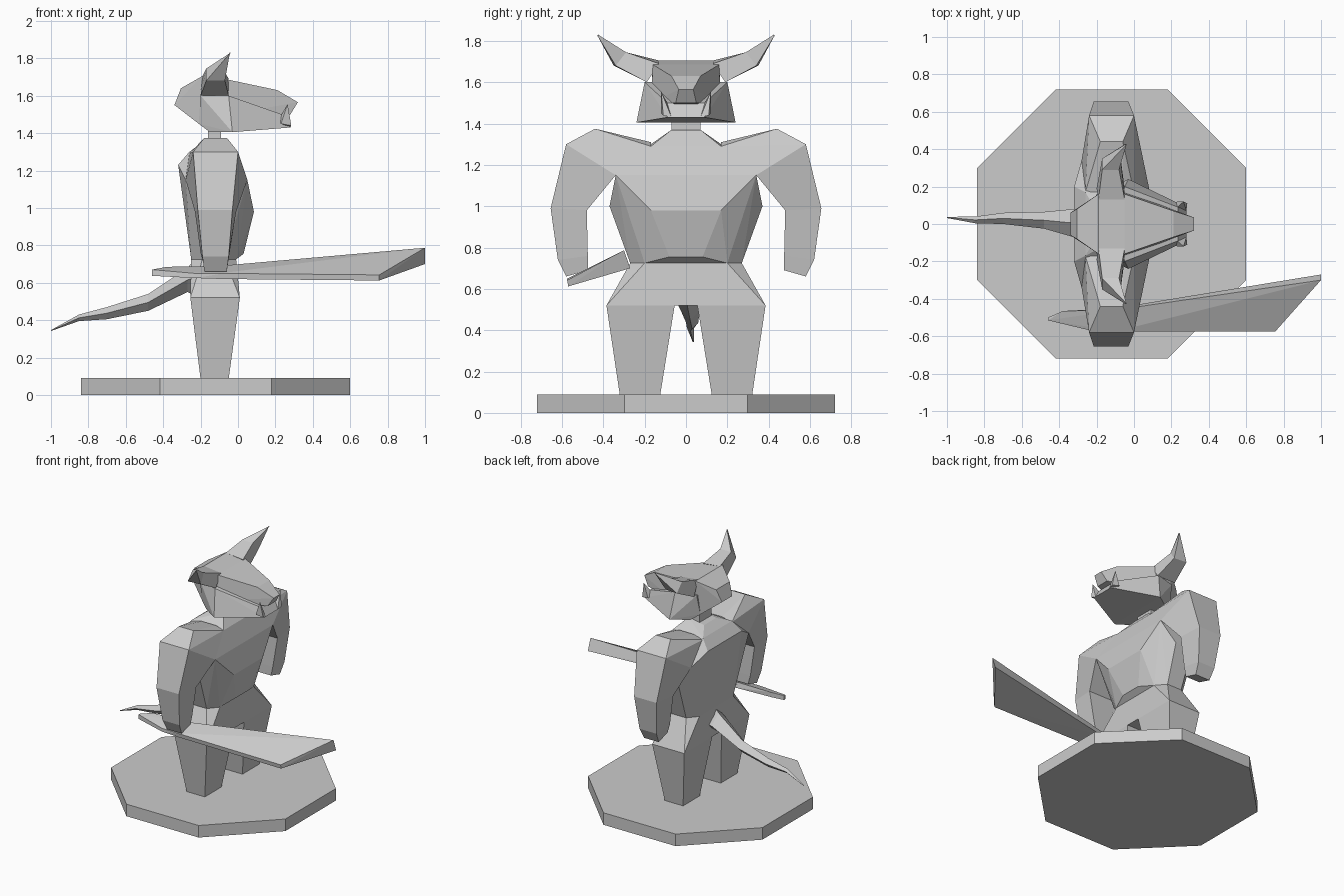
import bpy, bmesh, math
from mathutils import Vector

if "Cube" in bpy.data.objects:
    bpy.data.objects.remove(bpy.data.objects["Cube"])

stone = bpy.data.materials.new("light_grey")
stone.diffuse_color = (0.6, 0.6, 0.6, 1)
stone.use_nodes = True
stone.node_tree.nodes["Principled BSDF"].inputs["Base Color"].default_value = stone.diffuse_color


def finish(name, bm):
    bmesh.ops.remove_doubles(bm, verts=bm.verts, dist=0.0005)
    bmesh.ops.recalc_face_normals(bm, faces=bm.faces)
    mesh = bpy.data.meshes.new(name)
    bm.to_mesh(mesh)
    bm.free()
    mesh.materials.append(stone)
    obj = bpy.data.objects.new(name, mesh)
    bpy.context.collection.objects.link(obj)
    return obj


def both(points):
    """Points plus their copies across the y = 0 plane."""
    return points + [(x, -y, z) for x, y, z in points]


def hull(name, points):
    bm = bmesh.new()
    verts = [bm.verts.new(p) for p in points]
    res = bmesh.ops.convex_hull(bm, input=verts)
    loose = [v for v in bm.verts if not v.link_faces]
    bmesh.ops.delete(bm, geom=loose, context='VERTS')
    bmesh.ops.dissolve_limit(bm, angle_limit=math.radians(2),
                             verts=bm.verts, edges=bm.edges)
    return finish(name, bm)


def loft(name, rings):
    """Skin through rings with equal point counts, capped at both ends."""
    bm = bmesh.new()
    loops = [[bm.verts.new(p) for p in r] for r in rings]
    n = len(loops[0])
    for a, b in zip(loops, loops[1:]):
        for i in range(n):
            j = (i + 1) % n
            bm.faces.new((a[i], a[j], b[j], b[i]))
    bm.faces.new(loops[0])
    bm.faces.new(loops[-1])
    return finish(name, bm)


def pair(build, name, data):
    """Build a part on the left (+y) and mirrored on the right."""
    flip = lambda p: (p[0], -p[1], p[2])
    build("left_" + name, data)
    if build is loft:
        build("right_" + name, [[flip(p) for p in r] for r in data])
    else:
        build("right_" + name, [flip(p) for p in data])


def limb_ring(inner, outer, xi, xo):
    """Four-sided limb section from inner and outer (y, z) points and x ranges."""
    return [(xi[0], *inner), (xi[1], *inner), (xo[1], *outer), (xo[0], *outer)]


# Eight-sided base slab
R = 0.72 / math.cos(math.pi / 8)
octagon = [(-0.12 + R * math.cos(math.pi * (k + .5) / 4),
            R * math.sin(math.pi * (k + .5) / 4)) for k in range(8)]
loft("base", [[(x, y, z) for x, y in octagon] for z in (0, 0.09)])

# Legs
pair(loft, "leg", [
    limb_ring((.125, .085), (.32, .085), (-.20, -.05), (-.20, -.05)),
    limb_ring((.055, .52), (.385, .52), (-.255, .01), (-.255, .01))])

# Hips, tapering up to the waist
waist = [(-.01, .20, .725), (-.07, .27, .725), (-.19, .27, .725), (-.25, .20, .725)]
hull("hips", both([(.01, .385, .52), (-.255, .385, .52)] + waist))

# Chest with bulging belly and humped back
hull("chest", both(waist + [
    (.03, .08, .755), (.085, .17, .98), (.05, .34, 1.15),
    (-.06, .37, 1.0), (-.20, .37, 1.0), (-.28, .34, 1.15), (-.32, .20, 1.23),
    (0, .17, 1.29), (-.26, .17, 1.30), (-.07, .07, 1.37), (-.20, .07, 1.345)]))

# Shoulders and arms
pair(hull, "shoulder", [
    (.05, .34, 1.15), (-.28, .34, 1.15), (0, .17, 1.29), (-.26, .17, 1.29),
    (-.06, .17, 1.31), (-.18, .17, 1.31), (-.06, .44, 1.375), (-.18, .44, 1.375),
    (0, .58, 1.30), (-.24, .58, 1.30)])
pair(loft, "arm", [
    limb_ring((.34, 1.15), (.58, 1.30), (-.28, .05), (-.24, 0)),
    limb_ring((.48, .98), (.655, .99), (-.23, -.01), (-.215, -.03)),
    limb_ring((.475, .76), (.62, .74), (-.20, -.045), (-.19, -.05)),
    limb_ring((.475, .69), (.58, .66), (-.18, -.06), (-.18, -.06))])

# Neck
loft("neck", [[(x, y, z) for x, y in
               ((-.16, -.07), (-.09, -.07), (-.09, .07), (-.16, .07))]
              for z in (1.34, 1.44)])

# Head: upper skull with muzzle, and wider lower jaw
hull("skull", both([
    (-.34, .06, 1.55), (-.305, .08, 1.64), (-.19, .16, 1.705), (-.05, .16, 1.685),
    (.21, .07, 1.63), (.32, .035, 1.565), (.28, .05, 1.50),
    (-.21, .13, 1.45), (-.04, .17, 1.50)]))
hull("jaw", both([
    (-.21, .13, 1.45), (-.15, .16, 1.405), (-.03, .24, 1.405), (-.05, .20, 1.60),
    (-.20, .16, 1.60), (.28, .09, 1.43), (.235, .09, 1.50)]))

# Horns sweeping outwards and up
tip = (-.04, .425, 1.83)
pair(loft, "horn", [
    [(-.19, .13, 1.705), (-.05, .13, 1.69), (-.05, .19, 1.60), (-.20, .19, 1.60)],
    [(-.17, .29, 1.745), (-.08, .29, 1.745), (-.07, .34, 1.68), (-.17, .35, 1.68)],
    [tip, (tip[0] - .004, tip[1], tip[2]), (tip[0] - .004, tip[1] + .004, tip[2] - .004),
     (tip[0], tip[1] + .004, tip[2] - .004)]])

# Tusks
pair(hull, "tusk", [(.21, .07, 1.46), (.28, .07, 1.43), (.285, .11, 1.44),
                    (.23, .12, 1.45), (.265, .12, 1.555)])

# Tail: stations of x, y centre, half width, bottom and top
tail = [(-.20, 0, .10, .52, .76), (-.27, 0, .085, .55, .68), (-.48, .02, .045, .45, .54),
        (-.70, .03, .03, .405, .47), (-.85, .022, .018, .395, .43), (-1.0, .035, .003, .342, .347)]
loft("tail", [[(x, y - w, (lo + hi) / 2), (x, y, lo), (x, y + w, (lo + hi) / 2), (x, y, hi)]
              for x, y, w, lo, hi in tail])

# Sword: tilted wedge blade with a slanted end, and a tapering grip
hull("sword_blade", [
    (-.10, -.575, .65), (-.10, -.57, .62), (-.10, -.46, .69), (-.10, -.45, .65),
    (.755, -.575, .642), (.755, -.57, .612), (1, -.30, .787), (1, -.27, .70)])
hull("sword_grip", [
    (-.46, -.515, .67), (-.46, -.515, .637), (-.46, -.50, .67), (-.46, -.50, .637),
    (-.38, -.465, .685), (-.38, -.465, .65), (-.23, -.57, .65), (-.23, -.57, .625),
    (-.08, -.575, .65), (-.08, -.57, .62), (-.08, -.46, .69), (-.08, -.45, .65)])
